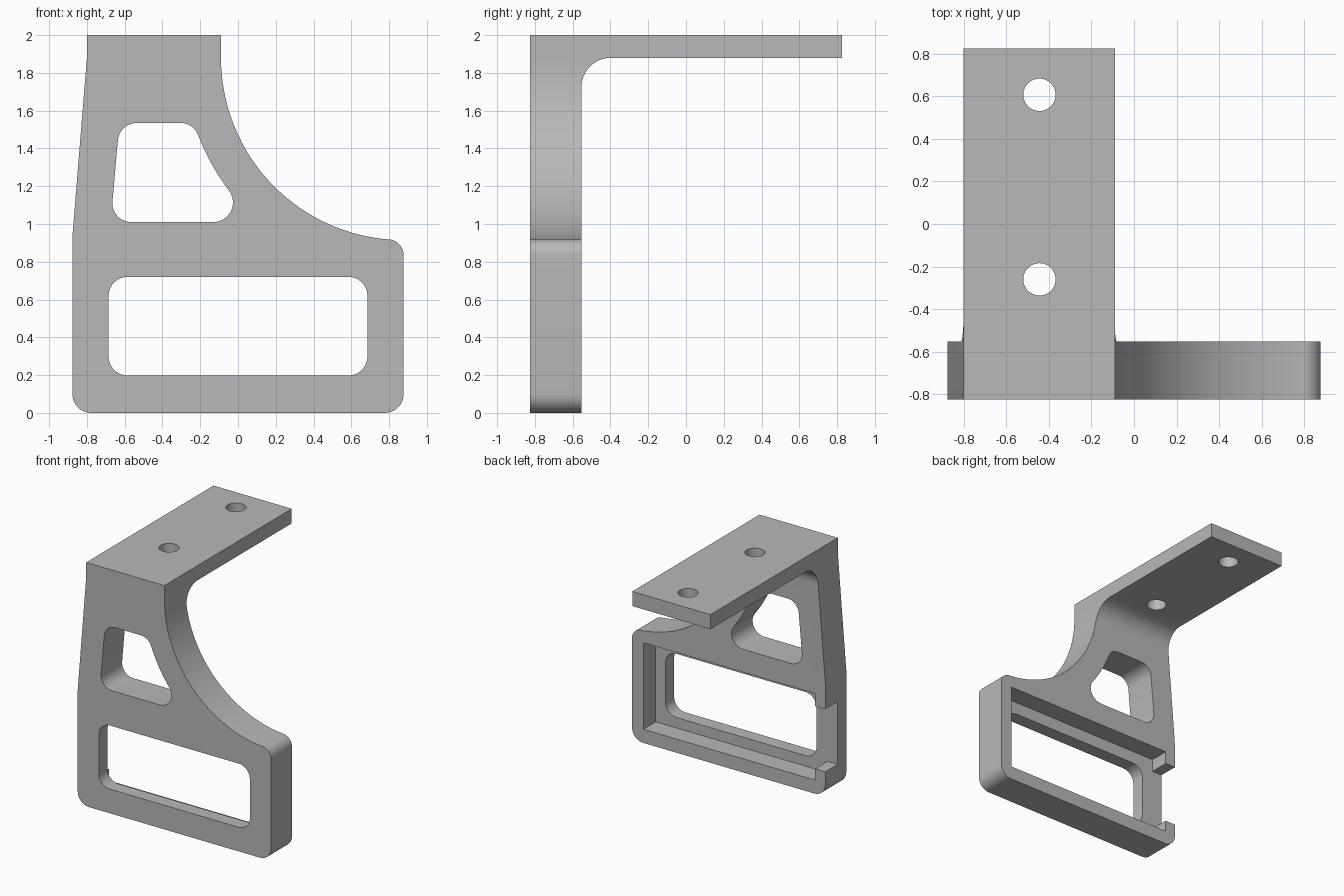
import bpy, bmesh, math
from mathutils import Vector

cube = bpy.data.objects.get("Cube")
if cube:
    bpy.data.objects.remove(cube, do_unlink=True)

grey = bpy.data.materials.new("plain grey")
grey.use_nodes = True
grey.diffuse_color = (0.48, 0.48, 0.48, 1)
grey.node_tree.nodes["Principled BSDF"].inputs["Base Color"].default_value = (0.48, 0.48, 0.48, 1)


def arc(cx, cy, r, start, end, steps):
    """Points on a circle, angles in degrees."""
    angles = [math.radians(start + (end - start) * i / steps) for i in range(steps + 1)]
    return [(cx + r * math.cos(a), cy + r * math.sin(a)) for a in angles]


def rounded(corners, steps=10):
    """Outline from (x, y) points and (x, y, radius) rounded corners."""
    out = []
    for i, c in enumerate(corners):
        p = Vector(c[:2])
        if len(c) == 2:
            out.append(p)
            continue
        a = (Vector(corners[i - 1][:2]) - p).normalized()
        b = (Vector(corners[(i + 1) % len(corners)][:2]) - p).normalized()
        half = a.angle(b) / 2
        centre = p + (a + b).normalized() * c[2] / math.sin(half)
        t1 = p + a * c[2] / math.tan(half) - centre
        t2 = p + b * c[2] / math.tan(half) - centre
        sweep = math.pi - 2 * half
        for k in range(steps + 1):
            f = k / steps
            out.append(centre + (t1 * math.sin((1 - f) * sweep)
                                 + t2 * math.sin(f * sweep)) / math.sin(sweep))
    return out


def prism(name, outline, axis, low, high):
    """Extrude a 2D outline along one axis."""
    place = {"x": lambda p, d: (d, p[0], p[1]),
             "y": lambda p, d: (p[0], d, p[1]),
             "z": lambda p, d: (p[0], p[1], d)}[axis]
    bm = bmesh.new()
    face = bm.faces.new([bm.verts.new(place(p, low)) for p in outline])
    ext = bmesh.ops.extrude_face_region(bm, geom=[face])
    moved = [v for v in ext["geom"] if isinstance(v, bmesh.types.BMVert)]
    bmesh.ops.translate(bm, verts=moved, vec=place((0, 0), high - low))
    bmesh.ops.recalc_face_normals(bm, faces=bm.faces)
    mesh = bpy.data.meshes.new(name)
    bm.to_mesh(mesh)
    bm.free()
    mesh.materials.append(grey)
    obj = bpy.data.objects.new(name, mesh)
    bpy.context.collection.objects.link(obj)
    return obj


def combine(target, tool, operation):
    tool.hide_render = True
    mod = target.modifiers.new(operation, "BOOLEAN")
    mod.operation, mod.object, mod.solver = operation, tool, "EXACT"
    bpy.context.view_layer.objects.active = target
    bpy.ops.object.modifier_apply(modifier=mod.name)
    bpy.data.objects.remove(tool, do_unlink=True)


SIDE, FRONT, BACK, UNDER = 0.877, -0.825, -0.553, 1.88

# Front silhouette: tapered neck, sweeping arc, rounded base
silhouette = rounded(
    [(-SIDE, 0, 0.1), (SIDE, 0, 0.1), (SIDE, 0.917, 0.085)]
    + arc(0.875, UNDER, 0.965, 264.5, 180, 40)
    + [(-0.09, 2), (-0.8, 2), (-0.8, UNDER), (-SIDE, 0.93)])
bracket = prism("bracket", silhouette, "y", -1, 1)

# Side silhouette: upright wall and top plate joined by a fillet
ell = rounded([(FRONT, -0.1), (BACK, -0.1), (BACK, UNDER, 0.155),
               (0.825, UNDER), (0.825, 2.1), (FRONT, 2.1)], 14)
combine(bracket, prism("wall_and_plate", ell, "x", -1.2, 1.2), "INTERSECT")

# Lower window
window = rounded([(-0.685, 0.198, 0.1), (0.685, 0.198, 0.1),
                  (0.685, 0.72, 0.1), (-0.685, 0.72, 0.1)])
combine(bracket, prism("window_cutter", window, "y", -1, 0), "DIFFERENCE")

# Upper opening, its right edge concentric with the sweeping arc
opening = rounded(
    [(-0.674, 1.01, 0.1), (0.079, 1.01, 0.104)]
    + arc(0.875, UNDER, 1.16, 216.5, 201.7, 10)
    + [(-0.239, 1.535, 0.1), (-0.628, 1.535, 0.1)])
combine(bracket, prism("opening_cutter", opening, "y", -1, 0), "DIFFERENCE")

# Rear pocket with a narrower mouth through the side
pocket = [(0.774, 0.112), (0.774, 0.822), (-0.785, 0.822), (-0.785, 0.718),
          (-1, 0.718), (-1, 0.205), (-0.785, 0.205), (-0.785, 0.112)]
combine(bracket, prism("pocket_cutter", pocket, "y", -0.713, -0.3), "DIFFERENCE")

# Screw holes in the top plate
for y in (-0.26, 0.607):
    hole = arc(-0.444, y, 0.076, 0, 360, 40)[:-1]
    combine(bracket, prism("hole_cutter", hole, "z", 1.8, 2.2), "DIFFERENCE")

# Smooth curves, crisp edges
bpy.ops.object.select_all(action="DESELECT")
bracket.select_set(True)
bpy.context.view_layer.objects.active = bracket
bpy.ops.object.shade_smooth_by_angle(angle=math.radians(25))
